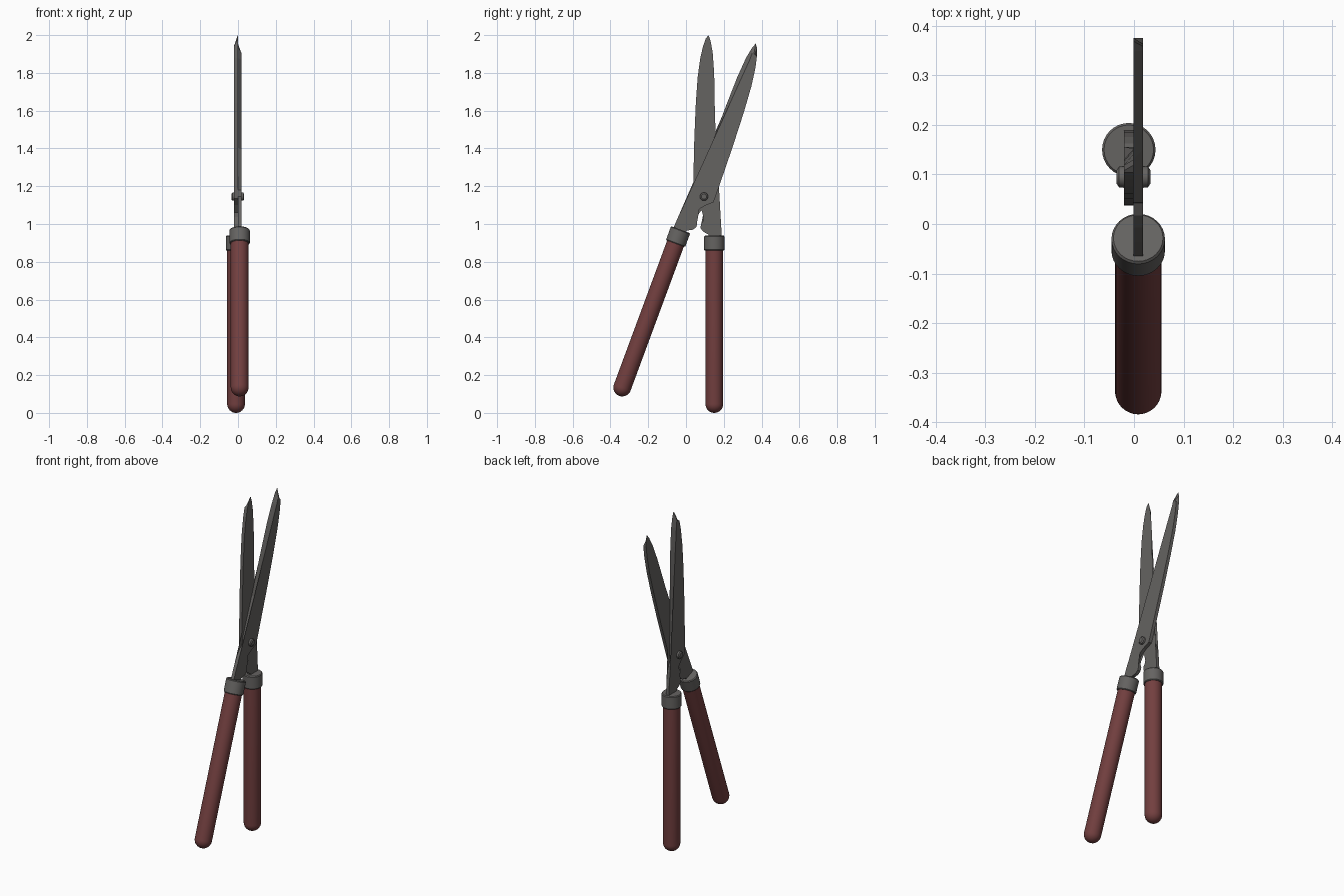
import bpy, bmesh, math
from mathutils import Matrix

if "Cube" in bpy.data.objects:
    bpy.data.objects.remove(bpy.data.objects["Cube"])


def material(name, rgb):
    m = bpy.data.materials.new(name)
    m.use_nodes = True
    m.diffuse_color = (*rgb, 1)
    m.node_tree.nodes["Principled BSDF"].inputs["Base Color"].default_value = (*rgb, 1)
    return m


STEEL = material("dark_steel", (0.13, 0.125, 0.12))
RED = material("red_grip", (0.17, 0.05, 0.05))

PIVOT = (0.095, 1.145)
THICK = 0.019
BEVEL = 0.022
PLACE = Matrix.Translation((-0.001, PIVOT[0], PIVOT[1]))
# The second half is the first turned half round, then swung open
HALVES = {
    "rear": PLACE,
    "front": PLACE @ Matrix.Rotation(math.radians(-20.3), 4, "X") @ Matrix.Rotation(math.pi, 4, "Z"),
}


def finish(bm, name, mat, matrix, smooth=True):
    bmesh.ops.recalc_face_normals(bm, faces=bm.faces)
    me = bpy.data.meshes.new(name)
    bm.to_mesh(me)
    bm.free()
    me.materials.append(mat)
    me.transform(matrix)
    ob = bpy.data.objects.new(name, me)
    bpy.context.collection.objects.link(ob)
    if smooth:
        bpy.ops.object.select_all(action="DESELECT")
        ob.select_set(True)
        bpy.context.view_layer.objects.active = ob
        bpy.ops.object.shade_smooth_by_angle(angle=math.radians(35))
    return ob


def lathe(name, profile, mat, matrix, segments=32):
    """Spin a (radius, height) profile around z."""
    bm = bmesh.new()
    verts = [bm.verts.new((r, 0, z)) for r, z in profile]
    edges = [bm.edges.new(p) for p in zip(verts, verts[1:])]
    bmesh.ops.spin(bm, geom=verts + edges, axis=(0, 0, 1), cent=(0, 0, 0),
                   angle=2 * math.pi, steps=segments)
    bmesh.ops.remove_doubles(bm, verts=bm.verts, dist=0.0001)
    return finish(bm, name, mat, matrix)


# Blade and tang outline: spine, tip, cutting edge, then the tang
SPINE = [(0.037, 1.135), (0.038, 1.2), (0.044, 1.45), (0.052, 1.64), (0.062, 1.78),
         (0.076, 1.88), (0.09, 1.94), (0.104, 1.98)]
CUTTING = [(0.119, 2.0), (0.13, 1.97), (0.141, 1.91), (0.149, 1.8), (0.152, 1.65),
           (0.152, 1.4), (0.156, 1.16)]
TANG = [(0.146, 1.127), (0.163, 1.105), (0.176, 1.07), (0.185, 1.01), (0.19, 0.92),
        (0.12, 0.92), (0.118, 0.945), (0.09, 0.96), (0.077, 0.978), (0.079, 1.0),
        (0.093, 1.018), (0.106, 1.037), (0.107, 1.06), (0.095, 1.075), (0.075, 1.1)]


def blade(name, matrix):
    bm = bmesh.new()
    inner, outer = [], []
    for part in (SPINE, CUTTING, TANG):
        for y, z in part:
            y0, z0 = y - PIVOT[0], z - PIVOT[1]
            inner.append(bm.verts.new((0, y0, z0)))
            # Ground bevel fades in above the pivot and towards the tip
            grind = BEVEL * min(1, max(0, (z - 1.16) / 0.2))
            if part is CUTTING:
                y0 -= grind * (0.5 if z > 1.95 else 1)
            if z > 1.95:
                z0 -= (z - 1.95) * 1.2
            outer.append(bm.verts.new((-THICK, y0, z0)))
    caps = [bm.faces.new(inner), bm.faces.new(outer)]
    n = len(inner)
    for i in range(n):
        j = (i + 1) % n
        bm.faces.new((inner[i], inner[j], outer[j], outer[i]))
    bmesh.ops.triangulate(bm, faces=caps)
    finish(bm, name, STEEL, matrix, smooth=False)


# Handle with rounded end, and the ferrule that joins it to the tang
R = 0.047
GRIP = [(R * math.sin(a), R - R * math.cos(a)) for a in
        (math.pi / 2 * i / 8 for i in range(9))] + [(R, 0.88), (0, 0.88)]
FERRULE = [(0, 0.86), (0.051, 0.86), (0.054, 0.864), (0.054, 0.933), (0.05, 0.938), (0, 0.938)]

for half, matrix in HALVES.items():
    blade(half + "_blade", matrix)
    shaft = matrix @ Matrix.Translation((-THICK / 2, 0.15 - PIVOT[0], -PIVOT[1]))
    lathe(half + "_handle", GRIP, RED, shaft)
    lathe(half + "_ferrule", FERRULE, STEEL, shaft)

# Pivot bolt with a domed head on both sides
HEAD = [(0, -0.034), (0.014, -0.034), (0.021, -0.029), (0.022, -0.018)]
BOLT = HEAD + [(r, -z) for r, z in reversed(HEAD)]
lathe("pivot_bolt", BOLT, STEEL, PLACE @ Matrix.Rotation(math.pi / 2, 4, "Y"), 24)
